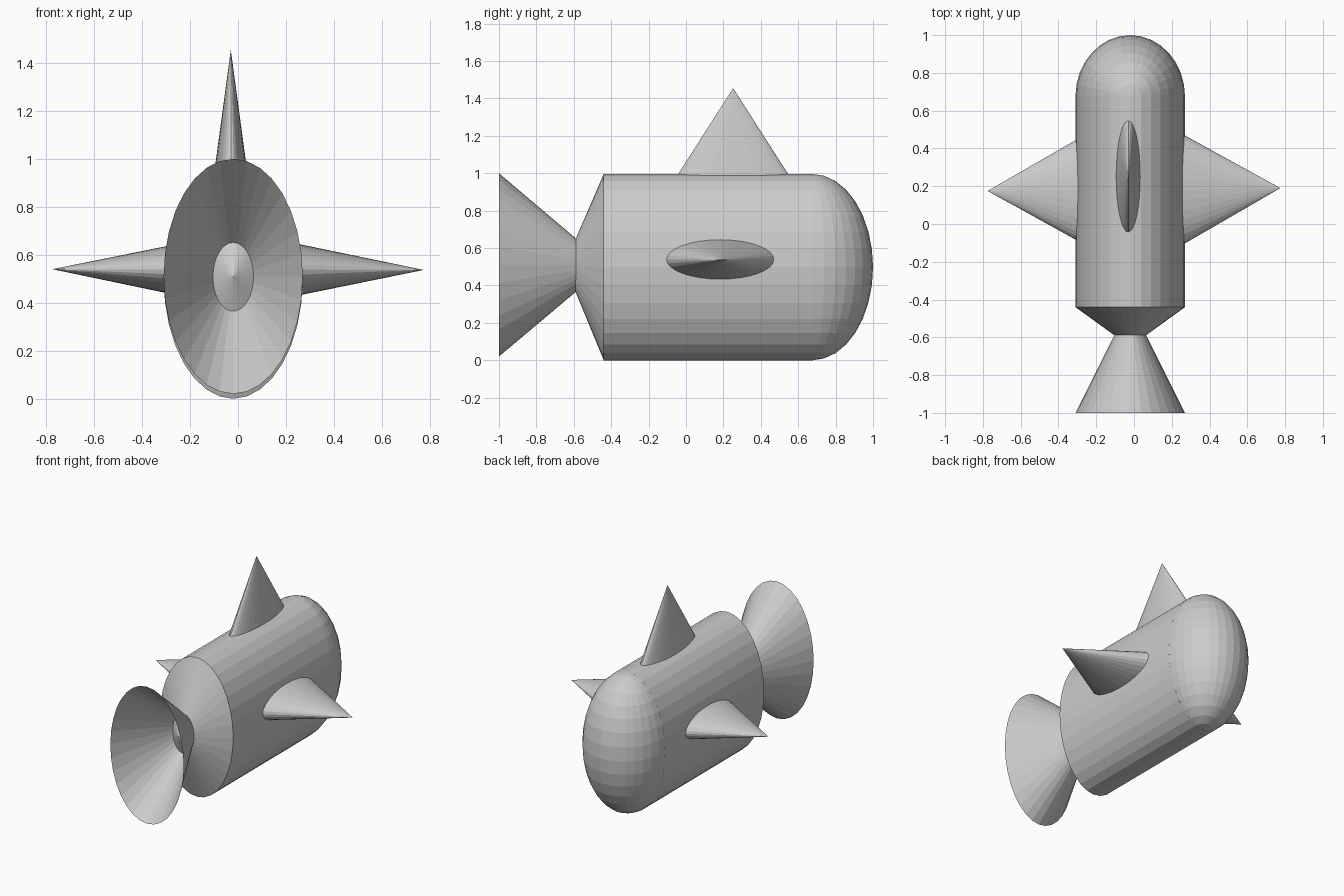
import bpy, bmesh
from mathutils import Matrix, Vector

if "Cube" in bpy.data.objects:
    bpy.data.objects.remove(bpy.data.objects["Cube"])


def solid(name, start, end, a, b, taper=0.0, caps=True):
    """Elliptical cone or cylinder from start to end; a and b are the half-axis vectors."""
    start, end, a, b = (Vector(v) for v in (start, end, a, b))
    mid, half = (start + end) / 2, (end - start) / 2
    m = Matrix((a, b, half)).transposed().to_4x4()
    m.translation = mid
    bm = bmesh.new()
    bmesh.ops.create_cone(bm, cap_ends=caps, segments=32, radius1=1, radius2=taper, depth=2)
    bmesh.ops.remove_doubles(bm, verts=bm.verts, dist=1e-5)
    bm.transform(m)
    return finish(name, bm)


def finish(name, bm):
    if all(e.is_manifold for e in bm.edges):
        bmesh.ops.recalc_face_normals(bm, faces=bm.faces)
    me = bpy.data.meshes.new(name)
    bm.to_mesh(me)
    bm.free()
    ob = bpy.data.objects.new(name, me)
    bpy.context.collection.objects.link(ob)
    return ob


CX, CZ, RX, RZ = -0.02, 0.498, 0.29, 0.498

# Oval body
solid("body", (CX, -0.44, CZ), (CX, 0.68, CZ), (RX, 0, 0), (0, 0, RZ), taper=1)

# Rounded nose, poles pointing up and down
bm = bmesh.new()
bmesh.ops.create_uvsphere(bm, u_segments=32, v_segments=16, radius=1)
bm.transform(Matrix.Translation((CX, 0.675, CZ)) @ Matrix.Diagonal((RX, 0.325, RZ, 1)))
finish("nose", bm)

# Cone closing the rear of the body, its point reaching into the tail
solid("rear_cone", (CX, -0.44, CZ), (CX, -0.65, 0.51), (RX, 0, 0), (0, 0, RZ))

# Flared open tail, its point buried in the body
solid("tail", (CX, -1.0, 0.51), (CX, -0.42, 0.508), (RX, 0, 0), (0, 0, 0.49), caps=False)

# Side fins, spreading from inside the body
for name, side, y, z in (("left_fin", -1, 0.175, 0.54), ("right_fin", 1, 0.19, 0.537)):
    solid(name, (side * 0.2, 0.182, 0.538), (side * 0.775, y, z),
          (0, 0.325, 0), (0, 0, 0.118))

# Top fin
solid("top_fin", (-0.03, 0.252, 0.9), (-0.03, 0.252, 1.455), (0.075, 0, 0), (0, 0.355, 0))
